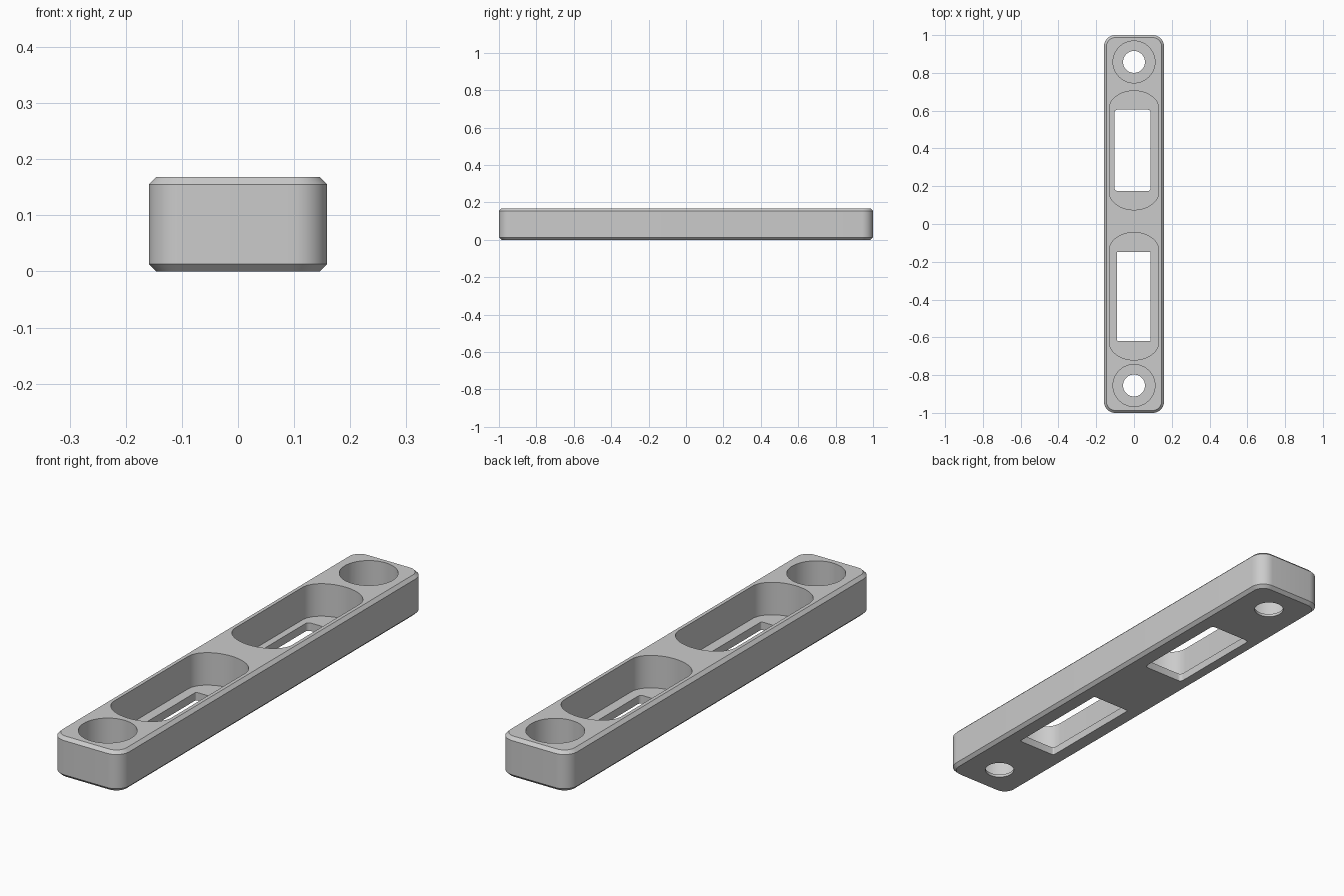
import bpy
import bmesh
from math import cos, sin, pi, radians

cube = bpy.data.objects.get("Cube")
if cube:
    bpy.data.objects.remove(cube, do_unlink=True)

HEIGHT = 0.168
CHAMFER = 0.013

metal = bpy.data.materials.new("plain_grey")
metal.use_nodes = True
grey = (0.6, 0.6, 0.6, 1)
metal.diffuse_color = grey
metal.node_tree.nodes["Principled BSDF"].inputs["Base Color"].default_value = grey


def outline(x0, x1, y0, y1, rx, ry, steps):
    """Rectangle whose corners are quarter ellipses of radii rx, ry."""
    points = []
    corners = [(x1 - rx, y1 - ry), (x0 + rx, y1 - ry),
               (x0 + rx, y0 + ry), (x1 - rx, y0 + ry)]
    for quarter, (cx, cy) in enumerate(corners):
        for i in range(steps + 1):
            a = (quarter + i / steps) * pi / 2
            p = (cx + rx * cos(a), cy + ry * sin(a))
            if not points or abs(p[0] - points[-1][0]) + abs(p[1] - points[-1][1]) > 1e-5:
                points.append(p)
    if abs(points[0][0] - points[-1][0]) + abs(points[0][1] - points[-1][1]) < 1e-5:
        points.pop()
    return points


def prism(name, points, z0, z1):
    """Extrude a flat outline from z0 to z1."""
    bm = bmesh.new()
    base = bm.faces.new([bm.verts.new((x, y, z0)) for x, y in points])
    top = bmesh.ops.extrude_face_region(bm, geom=[base])["geom"]
    verts = [g for g in top if isinstance(g, bmesh.types.BMVert)]
    bmesh.ops.translate(bm, verts=verts, vec=(0, 0, z1 - z0))
    bmesh.ops.recalc_face_normals(bm, faces=bm.faces)
    mesh = bpy.data.meshes.new(name)
    bm.to_mesh(mesh)
    bm.free()
    mesh.materials.append(metal)
    obj = bpy.data.objects.new(name, mesh)
    bpy.context.collection.objects.link(obj)
    return obj


def apply(obj, modifier):
    bpy.ops.object.select_all(action='DESELECT')
    bpy.context.view_layer.objects.active = obj
    obj.select_set(True)
    bpy.ops.object.modifier_apply(modifier=modifier.name)


def cut(obj, points, z0, z1):
    """Remove a prism from the object."""
    cutter = prism("cutter", points, z0, z1)
    cutter.hide_render = True
    mod = obj.modifiers.new("cut", 'BOOLEAN')
    mod.operation = 'DIFFERENCE'
    mod.solver = 'EXACT'
    mod.object = cutter
    apply(obj, mod)
    bpy.data.objects.remove(cutter, do_unlink=True)


# Bar with rounded corners and chamfered rims
bar = prism("mounting_bar", outline(-0.159, 0.159, -1, 1, 0.06, 0.06, 10), 0, HEIGHT)
bevel = bar.modifiers.new("chamfer", 'BEVEL')
bevel.width = CHAMFER
bevel.segments = 1
bevel.limit_method = 'ANGLE'
bevel.angle_limit = radians(60)
apply(bar, bevel)

# Deep pockets with curved ends, each with a slot through its floor
ABOVE, BELOW = HEIGHT + 0.1, -0.1
FLOOR = 0.033
for y0, y1, slot in [
    (0.075, 0.705, (-0.103, 0.088, 0.175, 0.605, 0.015)),
    (-0.72, -0.045, (-0.09, 0.088, -0.62, -0.147, 0.006)),
]:
    cut(bar, outline(-0.131, 0.131, y0, y1, 0.131, 0.095, 16), FLOOR, ABOVE)
    sx0, sx1, sy0, sy1, r = slot
    cut(bar, outline(sx0, sx1, sy0, sy1, r, r, 4), BELOW, FLOOR + 0.05)

# Counterbored screw holes at both ends
for y in (-0.855, 0.858):
    for radius, z0 in ((0.111, 0.012), (0.058, BELOW)):
        cut(bar, outline(-radius, radius, y - radius, y + radius, radius, radius, 14), z0, ABOVE)

bpy.ops.object.select_all(action='DESELECT')
bpy.context.view_layer.objects.active = bar
bar.select_set(True)
bpy.ops.object.shade_smooth_by_angle(angle=radians(30))
